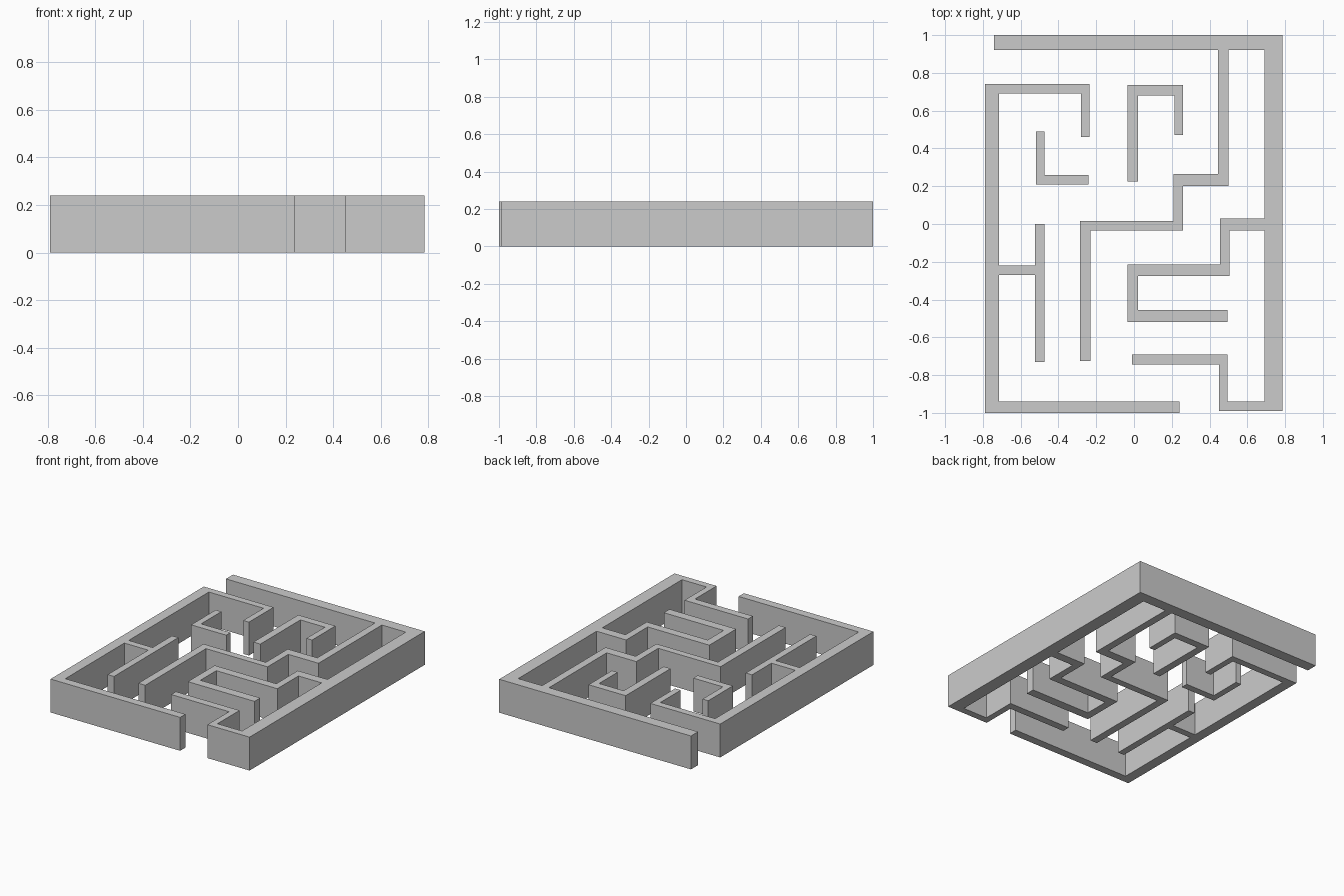
import bpy, bmesh

if "Cube" in bpy.data.objects:
    bpy.data.objects.remove(bpy.data.objects["Cube"])

HEIGHT = 0.24


def wall(name, steps):
    """Extrude a right-angled outline; steps alternate x, y and each one turns a corner."""
    xs, ys = steps[0::2], steps[1::2]
    outline = []
    for i, y in enumerate(ys):
        outline += [(xs[i], y), (xs[(i + 1) % len(xs)], y)]
    # order is: along x at this y, then along y to the next level
    bm = bmesh.new()
    base = bm.faces.new([bm.verts.new((x, y, 0)) for x, y in outline])
    top = bmesh.ops.extrude_face_region(bm, geom=[base], use_keep_orig=True)
    bmesh.ops.translate(bm, vec=(0, 0, HEIGHT),
                        verts=[g for g in top["geom"] if isinstance(g, bmesh.types.BMVert)])
    bmesh.ops.recalc_face_normals(bm, faces=bm.faces)
    mesh = bpy.data.meshes.new(name)
    bm.to_mesh(mesh)
    bm.free()
    obj = bpy.data.objects.new(name, mesh)
    bpy.context.collection.objects.link(obj)
    return obj


# Back and right border with the inner walls that branch off it
wall("right_border_walls", [
    -.74, 1.0, .785, -.99, .45, -.745, -.01, -.69, .495, -.94,
    .69, -.035, .505, -.275, .02, -.455, .495, -.52, -.035, -.215, .455, .03,
    .69, .92, .50, .20, .26, -.035, -.23, -.725, -.285, .015, .21, .265, .445, .92])

# Left and front border with its side branch
wall("left_border_walls", [
    -.79, .74, -.235, .46, -.28, .69, -.715, -.22, -.525, 0,
    -.475, -.73, -.525, -.27, -.715, -.94, .24, -1.0])

# Free-standing inner walls
wall("corner_wall", [-.52, .49, -.475, .26, -.24, .21])
wall("hook_wall", [-.035, .735, .26, .47, .215, .68, .02, .225])
